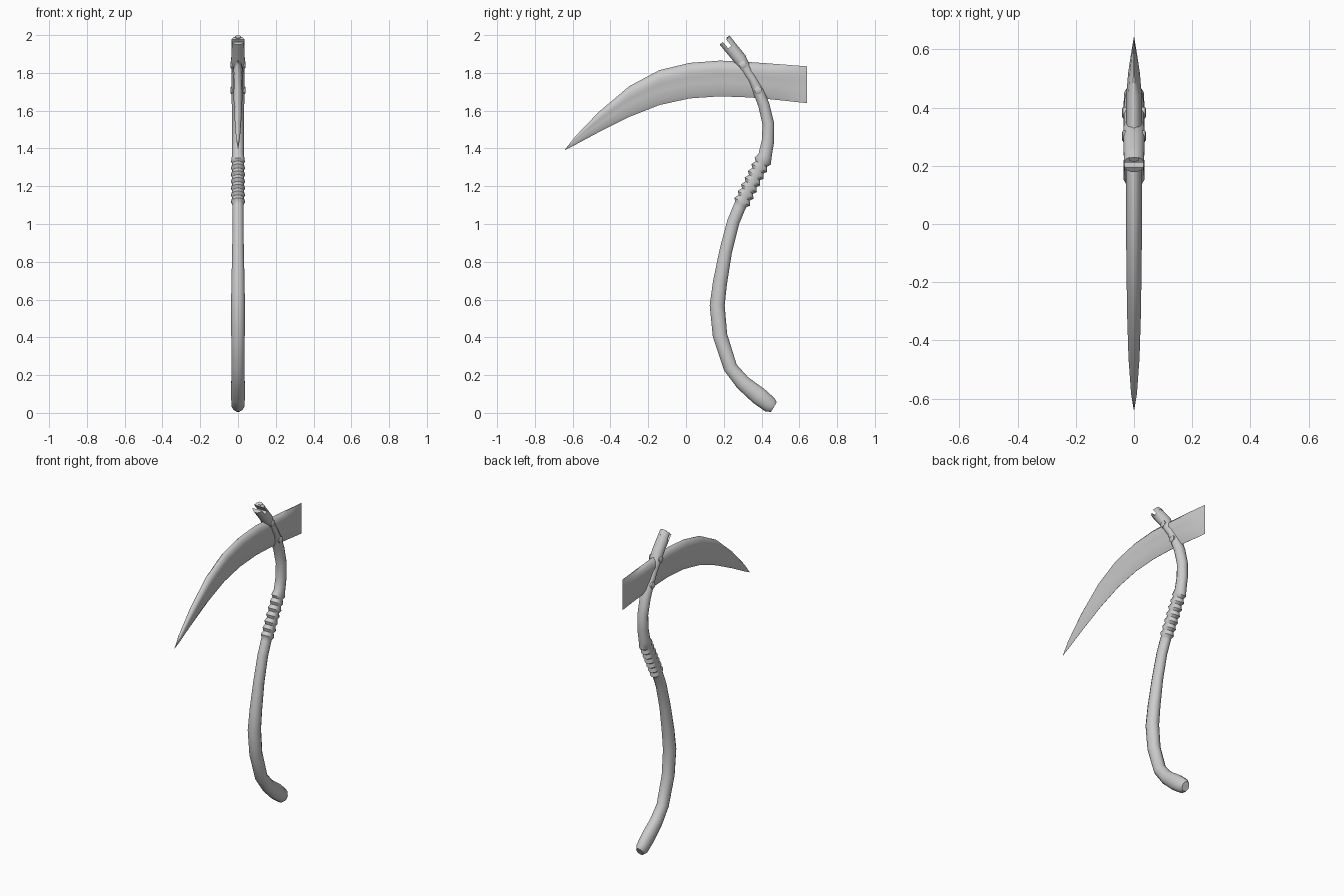
import bpy, bmesh, math
from mathutils import Vector, Matrix

if "Cube" in bpy.data.objects:
    bpy.data.objects.remove(bpy.data.objects["Cube"])


def loft(name, rings, angle=40):
    """Skin a list of closed rings and cap both ends."""
    bm = bmesh.new()
    loops = [[bm.verts.new(p) for p in ring] for ring in rings]
    n = len(loops[0])
    for a, b in zip(loops, loops[1:]):
        for i in range(n):
            j = (i + 1) % n
            bm.faces.new((a[i], a[j], b[j], b[i]))
    bm.faces.new(loops[0])
    bm.faces.new(loops[-1])
    bmesh.ops.remove_doubles(bm, verts=bm.verts, dist=1e-5)
    bmesh.ops.recalc_face_normals(bm, faces=bm.faces)
    me = bpy.data.meshes.new(name)
    bm.to_mesh(me)
    bm.free()
    ob = bpy.data.objects.new(name, me)
    bpy.context.collection.objects.link(ob)
    smooth(ob, angle)
    return ob


def smooth(ob, angle):
    bpy.ops.object.select_all(action='DESELECT')
    ob.select_set(True)
    bpy.context.view_layer.objects.active = ob
    bpy.ops.object.shade_smooth_by_angle(angle=math.radians(angle))


def sweep(name, stations, sides, angle=40):
    """Stations are (y, z, radius in the side plane, radius along x)."""
    pts = [Vector((0, s[0], s[1])) for s in stations]
    rings = []
    for k, (y, z, r, rx) in enumerate(stations):
        t = (pts[min(k + 1, len(pts) - 1)] - pts[max(k - 1, 0)]).normalized()
        side = Vector((0, t.z, -t.y))
        ring = []
        for i in range(sides):
            a = 2 * math.pi * (i + 0.5) / sides
            ring.append(pts[k] + side * r * math.cos(a) + Vector((rx * math.sin(a), 0, 0)))
        rings.append(ring)
    return loft(name, rings, angle)


# Curved lower shaft with a swollen butt
shaft = [(.465, .03, .03, .024), (.445, .042, .044, .035), (.385, .09, .049, .038),
         (.30, .16, .042, .037), (.235, .24, .038, .036), (.18, .41, .040, .037),
         (.165, .57, .041, .038), (.18, .69, .039, .036), (.21, .855, .035, .032),
         (.25, 1.01, .034, .030), (.283, 1.09, .034, .030)]

# Ridged grip
ridges = 7
a, b = Vector((.288, 1.10)), Vector((.415, 1.35))
for i in range(ridges):
    for frac, r, rx in ((.1, .034, .030), (.5, .048, .037)):
        p = a.lerp(b, (i + frac) / ridges)
        shaft.append((p.x, p.y, r, rx))

# Upper bend and neck that holds the blade
shaft += [(.419, 1.365, .037, .032), (.434, 1.44, .034, .032), (.436, 1.53, .032, .032),
          (.412, 1.63, .031, .034), (.385, 1.70, .030, .036), (.35, 1.77, .025, .036),
          (.308, 1.835, .031, .037), (.285, 1.875, .036, .037), (.205, 1.972, .036, .036)]
handle = sweep("handle", shaft, 12)

# Slot across the forked top
bpy.ops.mesh.primitive_cube_add(size=1)
cutter = bpy.context.object
axis = Vector((0, -.64, .77)).normalized()
across = Vector((0, axis.z, -axis.y))
rot = Matrix((Vector((1, 0, 0)), across, axis)).transposed().to_4x4()
cutter.matrix_world = (Matrix.Translation(Vector((0, .205, 1.972)) - across * .002) @ rot
                       @ Matrix.Diagonal((.2, .022, .09, 1)))
mod = handle.modifiers.new("slot", 'BOOLEAN')
mod.object = cutter
mod.solver = 'EXACT'
bpy.ops.object.select_all(action='DESELECT')
handle.select_set(True)
bpy.context.view_layer.objects.active = handle
bpy.ops.object.modifier_apply(modifier=mod.name)
bpy.data.objects.remove(cutter)
smooth(handle, 40)

# Longer rear prong tip
sweep("prong_tip", [(.245, 1.965, .011, .019), (.222, 1.992, .010, .018)], 8, 30)

# Blade stations: y, lower z, upper z, half thickness
blade = [(-.64, 1.392, 1.395, .0005), (-.585, 1.42, 1.465, .010), (-.46, 1.487, 1.595, .019),
         (-.30, 1.567, 1.73, .024), (-.14, 1.63, 1.815, .026), (.02, 1.665, 1.853, .028),
         (.18, 1.676, 1.865, .028), (.34, 1.67, 1.857, .028), (.44, 1.661, 1.850, .027),
         (.52, 1.653, 1.844, .020), (.58, 1.646, 1.839, .011), (.64, 1.64, 1.835, .001)]
# Half section from cutting edge to spine: height fraction, thickness fraction
half = [(0, .02), (.14, .45), (.4, .68), (.6, .78), (.74, 1), (.9, .72), (1, .12)]
section = half + [(h, -w) for h, w in reversed(half)]
loft("blade", [[(w * t, y, lo + (hi - lo) * h) for h, w in section]
               for y, lo, hi, t in blade], 50)

# Rivets on both cheeks
for k, (y, z) in enumerate(((.302, 1.843), (.382, 1.708))):
    profile = [(-.041, .014), (-.037, .020), (.037, .020), (.041, .014)]
    rings = [[(x, y + r * math.cos(i * math.pi / 6), z + r * math.sin(i * math.pi / 6))
              for i in range(12)] for x, r in profile]
    loft("rivet_%d" % (k + 1), rings, 35)
